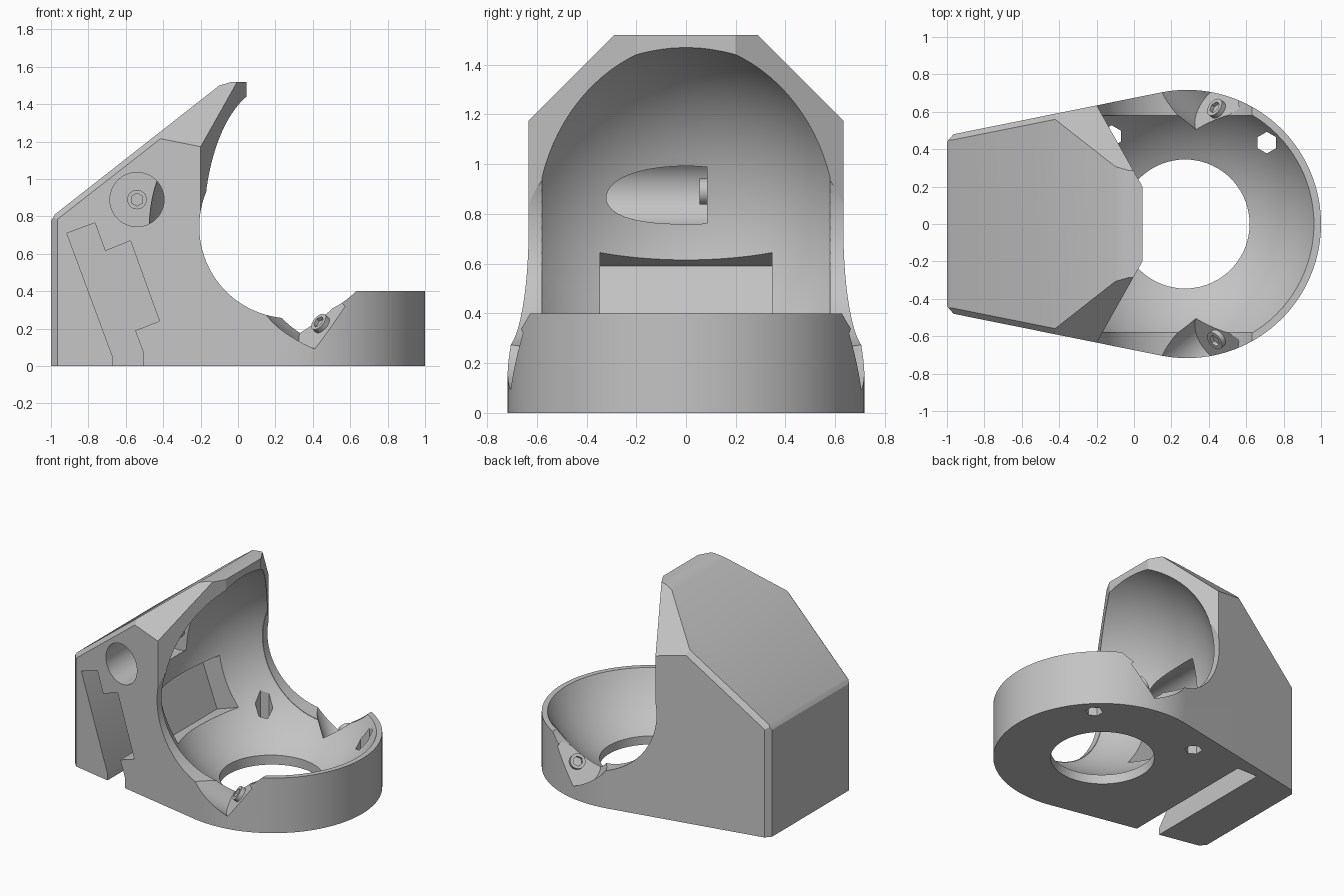
import bpy, bmesh, math
from mathutils import Vector, Matrix

if "Cube" in bpy.data.objects:
    bpy.data.objects.remove(bpy.data.objects["Cube"], do_unlink=True)

grey = bpy.data.materials.new("light_grey")
grey.use_nodes = True
colour = (0.55, 0.55, 0.55, 1)
grey.diffuse_color = colour
grey.node_tree.nodes["Principled BSDF"].inputs["Base Color"].default_value = colour

CX, R = 0.283, 0.717          # cup centre and outer radius
BALL_Z, BALL_R = 0.745, 0.762  # spherical socket
WALL = 0.58                   # half width of the socket


def finish(bm, name):
    bmesh.ops.recalc_face_normals(bm, faces=bm.faces)
    mesh = bpy.data.meshes.new(name)
    bm.to_mesh(mesh)
    bm.free()
    obj = bpy.data.objects.new(name, mesh)
    bpy.context.collection.objects.link(obj)
    mesh.materials.append(grey)
    return obj


def prism(points, start, end, axis="z"):
    """Extrude a 2D profile: (x, y) along z, or (x, z) along y."""
    bm = bmesh.new()
    place = (lambda a, b: (a, b, start)) if axis == "z" else (lambda a, b: (a, start, b))
    face = bm.faces.new([bm.verts.new(place(*p)) for p in points])
    new = bmesh.ops.extrude_face_region(bm, geom=[face])["geom"]
    step = Vector((0, 0, end - start)) if axis == "z" else Vector((0, end - start, 0))
    bmesh.ops.translate(bm, vec=step, verts=[g for g in new if isinstance(g, bmesh.types.BMVert)])
    return bm


def clip(bm, point, normal):
    """Trim a convex solid by a plane and cap it."""
    geom = bm.verts[:] + bm.edges[:] + bm.faces[:]
    cut = bmesh.ops.bisect_plane(bm, geom=geom, plane_co=point, plane_no=normal,
                                 clear_outer=True, dist=1e-5)["geom_cut"]
    edges = [g for g in cut if isinstance(g, bmesh.types.BMEdge) and g.is_boundary]
    if edges:
        bmesh.ops.contextual_create(bm, geom=edges)


def rod(base, direction, radius, length, sides=48):
    """Cylinder starting at base and running along direction."""
    d = Vector(direction).normalized()
    bm = bmesh.new()
    turn = d.to_track_quat("Z", "Y").to_matrix().to_4x4()
    bmesh.ops.create_cone(bm, cap_ends=True, segments=sides, radius1=radius, radius2=radius,
                          depth=length,
                          matrix=Matrix.Translation(Vector(base) + d * length / 2) @ turn)
    return bm


def carve(target, bm):
    cutter = finish(bm, "cutter")
    cutter.hide_render = True
    mod = target.modifiers.new("carve", "BOOLEAN")
    mod.operation, mod.solver, mod.object = "DIFFERENCE", "EXACT", cutter
    bpy.context.view_layer.objects.active = target
    bpy.ops.object.modifier_apply(modifier=mod.name)
    bpy.data.objects.remove(cutter, do_unlink=True)


def smooth(obj):
    bpy.ops.object.select_all(action="DESELECT")
    obj.select_set(True)
    bpy.context.view_layer.objects.active = obj
    bpy.ops.object.shade_smooth_by_angle(angle=math.radians(25))


# Outer block: round cup end with straight sides tapering to the back
tangent = math.radians(101.3)
outline = [(CX + R * math.cos(t), R * math.sin(t))
           for t in (tangent * (i / 40 - 1) for i in range(81))]
outline += [(-1, 0.473), (-1, -0.473)]
block = prism(outline, 0, 1.52)

# Sloping roof, shoulders and small edge bevels
slope = Vector((-0.617, 0, 0.787))
clip(block, (-0.98, 0, 0.81), slope)
clip(block, (-1, 0, 0.775), (-0.87, 0, 0.5))
clip(block, (-0.1, 0, 1.5), (-0.28, 0, 0.96))
for s in (1, -1):
    clip(block, (0, s * 0.287, 1.52), (0, s, 1))
    clip(block, (-1, s * 0.44, 0), (-0.75, s * 0.66, 0))
    clip(block, (-0.7, s * 0.503, 1.03), slope + Vector((-0.196, s * 0.98, 0)))
body = finish(block, "socket_body")

# Open front: hood lip with angled cheeks, and the low cup rim
carve(body, prism([(0.045, -0.2), (0.045, 0.2), (-0.2, 0.635), (-0.41, 1), (2, 1),
                   (2, -1), (-0.41, -1), (-0.2, -0.635)], BALL_Z, 2))
carve(body, prism([(CX, -1), (2, -1), (2, 1), (CX, 1)], 0.4, 1))

# Ball socket with flat side walls, side openings and floor hole
ball = bmesh.new()
bmesh.ops.create_uvsphere(ball, u_segments=96, v_segments=48, radius=BALL_R,
                          matrix=Matrix.Translation((CX, 0, BALL_Z)))
for s in (1, -1):
    clip(ball, (0, s * WALL, 0), (0, s, 0))
carve(body, ball)
carve(body, rod((CX, -1, BALL_Z), (0, 1, 0), 0.49, 2, 96))
carve(body, rod((CX - 0.01, 0, -0.2), (0, 0, 1), 0.345, 0.5, 72))

# Tilted board slot, open at the front and underneath
slot = [(-0.67, -0.1), (-0.67, 0.05), (-0.915, 0.71), (-0.765, 0.765), (-0.71, 0.615),
        (-0.575, 0.67), (-0.42, 0.24), (-0.55, 0.19), (-0.505, 0.07), (-0.505, -0.1)]
carve(body, prism(slot, -1, 0.47, "y"))

# Shallow window pocket in the socket wall
pocket = [(-0.535, 0.59), (-0.41, 0.25), (-0.2, 0.32), (-0.32, 0.67)]
carve(body, prism(pocket, -0.345, 0.345, "y"))

# Hexagonal holes through the floor
for x, y in ((0.71, 0.435), (-0.12, 0.47)):
    carve(body, rod((x, y, -0.1), (0, 0, 1), 0.058, 0.75, 6))

# Counterbored screw seats: one in the side, a mirrored pair on the cup
seats = [("side_screw", (-0.54, 0.085, 0.89), (0, -1, 0), 0.145)]
for s, label in ((1, "back"), (-1, "front")):
    seats.append((label + "_screw", (0.45, s * 0.61, 0.22), (-0.65, s * 0.5, 0.57), 0.165))
for name, base, axis, radius in seats:
    carve(body, rod(base, axis, radius, 0.8))
    head = finish(rod(base, axis, 0.052, 0.03, 32), name)
    d = Vector(axis).normalized()
    carve(head, rod(Vector(base) + d * 0.008, axis, 0.034, 0.1, 6))
    smooth(head)

smooth(body)
